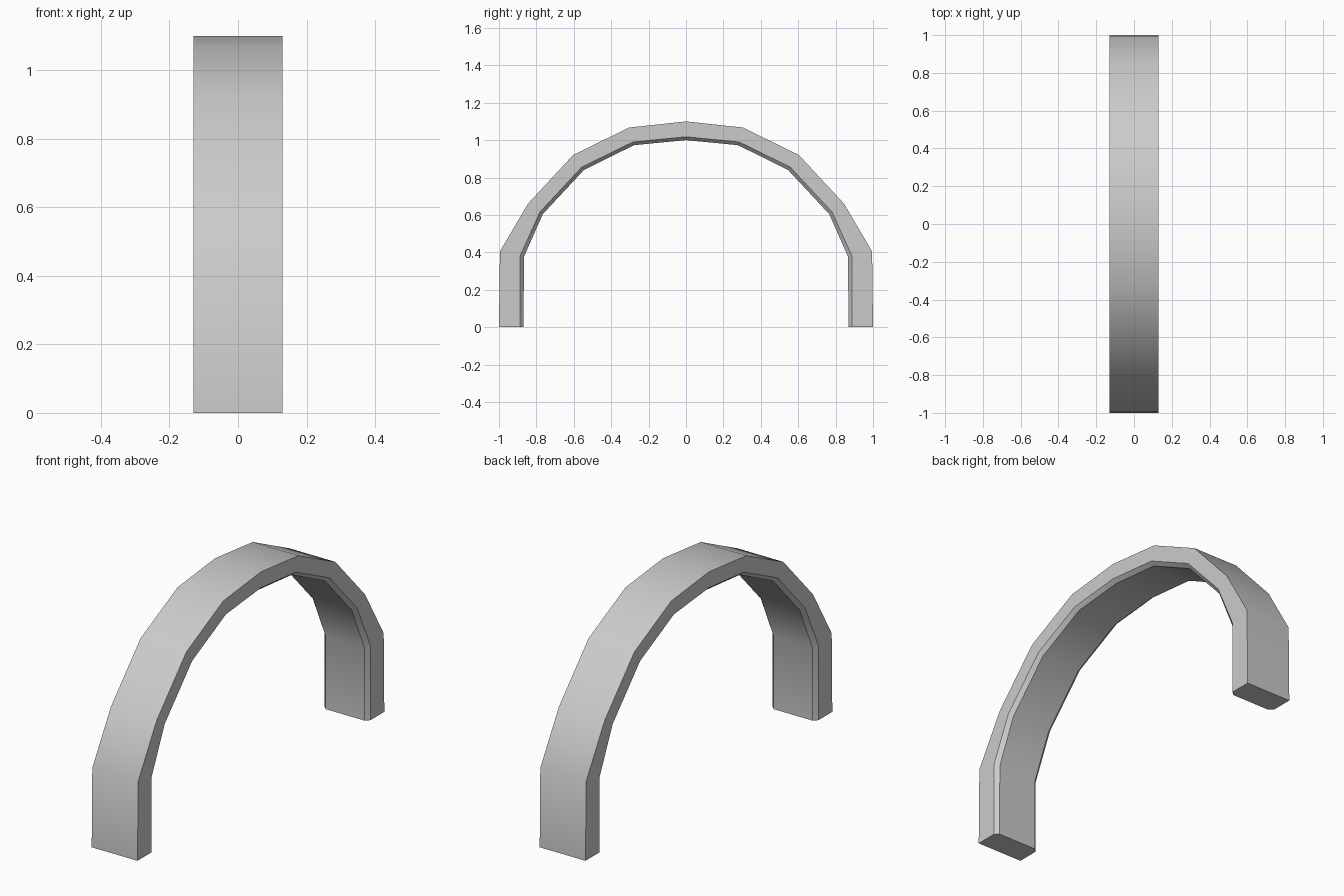
import bpy, bmesh, math

if "Cube" in bpy.data.objects:
    bpy.data.objects.remove(bpy.data.objects["Cube"])

W, C = 0.13, 0.02  # half width, inner chamfer width

# Half profiles (y, z) from foot to crown: outer edge, chamfer edge, inner face
outer = [(1.0, 0), (0.995, 0.405), (0.845, 0.66), (0.604, 0.92), (0.305, 1.067), (0, 1.10)]
bevel = [(0.888, 0), (0.887, 0.382), (0.78, 0.617), (0.557, 0.856), (0.284, 0.99), (0, 1.018)]
inner = [(0.868, 0), (0.867, 0.375), (0.766, 0.604), (0.546, 0.84), (0.278, 0.973), (0, 1.0)]


def full(half):
    """Mirror a half profile across y = 0."""
    return half + [(-y, z) for y, z in reversed(half[:-1])]


# Arch: six-sided section lofted from foot to foot
bm = bmesh.new()
rings = []
for o, b, i in zip(full(outer), full(bevel), full(inner)):
    section = [(-W, o), (W, o), (W, b), (W - C, i), (C - W, i), (-W, b)]
    rings.append([bm.verts.new((x, p[0], p[1])) for x, p in section])
for r0, r1 in zip(rings, rings[1:]):
    for k in range(6):
        n = (k + 1) % 6
        bm.faces.new((r0[k], r0[n], r1[n], r1[k]))
# Feet caps
bm.faces.new(rings[0])
bm.faces.new(rings[-1])
bmesh.ops.recalc_face_normals(bm, faces=bm.faces[:])

mesh = bpy.data.meshes.new("arch")
bm.to_mesh(mesh)
bm.free()
arch = bpy.data.objects.new("arch", mesh)
bpy.context.collection.objects.link(arch)
bpy.context.view_layer.objects.active = arch
arch.select_set(True)
bpy.ops.object.shade_smooth_by_angle(angle=math.radians(35))
